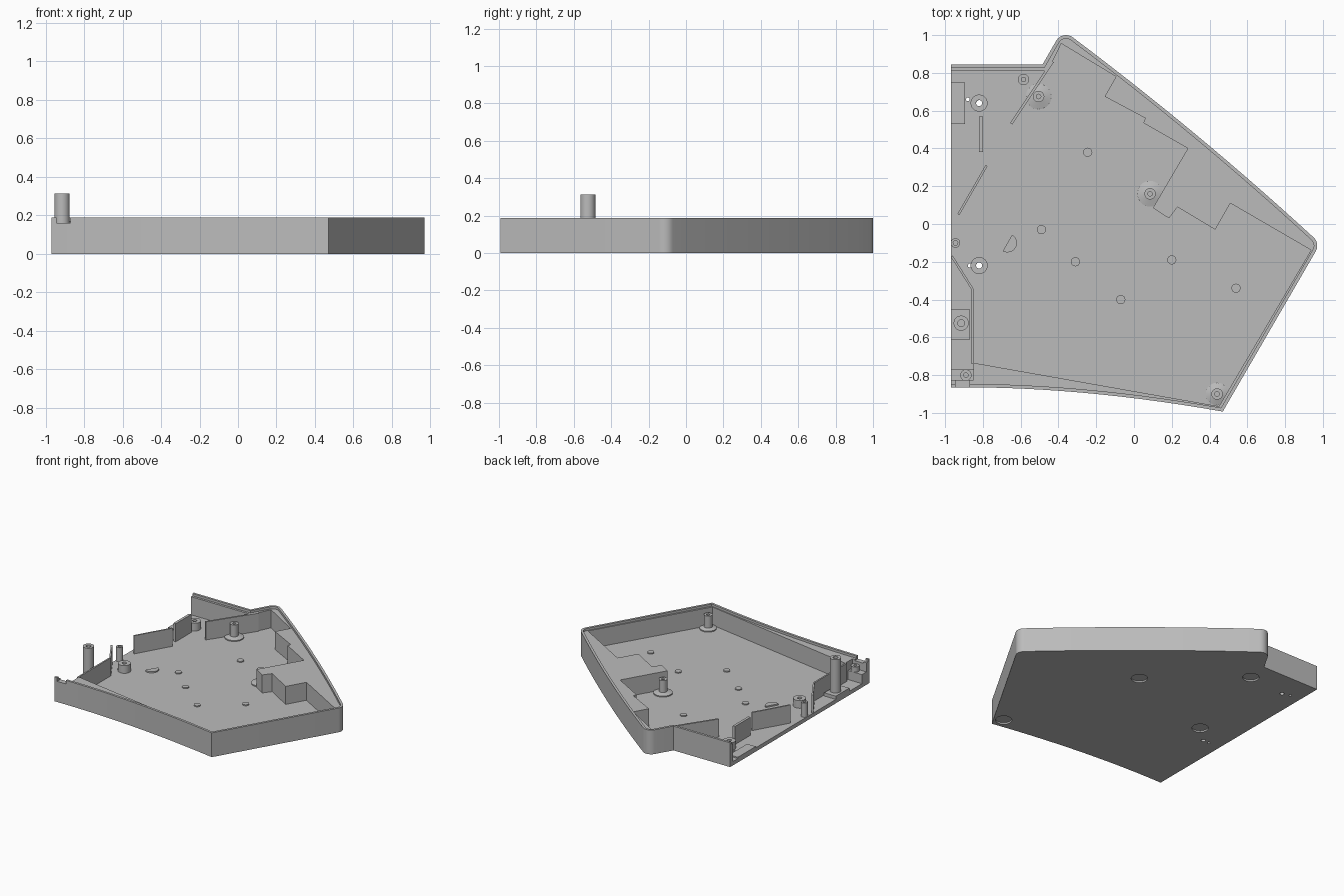
import bpy, bmesh, math
from mathutils import Vector

if "Cube" in bpy.data.objects:
    bpy.data.objects.remove(bpy.data.objects["Cube"], do_unlink=True)

grey = bpy.data.materials.new("plain grey")
grey.use_nodes = True
grey.diffuse_color = (0.5, 0.5, 0.5, 1)
grey.node_tree.nodes["Principled BSDF"].inputs["Base Color"].default_value = (0.5, 0.5, 0.5, 1)

FLOOR, LEDGE, RIM = 0.03, 0.17, 0.188


def finish(bm, name):
    bmesh.ops.recalc_face_normals(bm, faces=bm.faces)
    mesh = bpy.data.meshes.new(name)
    bm.to_mesh(mesh)
    bm.free()
    mesh.materials.append(grey)
    obj = bpy.data.objects.new(name, mesh)
    bpy.context.collection.objects.link(obj)
    return obj


def prism(name, pts, z0, z1):
    bm = bmesh.new()
    face = bm.faces.new([bm.verts.new((x, y, z0)) for x, y in pts])
    top = bmesh.ops.extrude_face_region(bm, geom=[face])["geom"]
    verts = [v for v in top if isinstance(v, bmesh.types.BMVert)]
    bmesh.ops.translate(bm, verts=verts, vec=(0, 0, z1 - z0))
    return finish(bm, name)


def box(name, x0, x1, y0, y1, z0, z1):
    return prism(name, [(x0, y0), (x1, y0), (x1, y1), (x0, y1)], z0, z1)


def disc(name, x, y, r, z0, z1, start=0, sweep=360, n=32):
    steps = n if sweep == 360 else n + 1
    angles = [math.radians(start + sweep * i / n) for i in range(steps)]
    return prism(name, [(x + r * math.cos(a), y + r * math.sin(a)) for a in angles], z0, z1)


def thin_wall(name, a, b, width, z1=LEDGE):
    a, b = Vector(a), Vector(b)
    d = (b - a).normalized() * width / 2
    s = Vector((-d.y, d.x))
    return prism(name, [a - s, b - s, b + s, a + s], FLOOR - 0.005, z1)


def lathe(name, x, y, profile, n=32):
    # Closed ring profile of (radius, height) turned around a vertical axis
    bm = bmesh.new()
    verts = [bm.verts.new((x + r, y, z)) for r, z in profile]
    edges = [bm.edges.new((verts[i - 1], verts[i])) for i in range(len(verts))]
    bmesh.ops.spin(bm, geom=verts + edges, cent=(x, y, 0), axis=(0, 0, 1),
                   angle=math.tau, steps=n, use_merge=True)
    bmesh.ops.remove_doubles(bm, verts=bm.verts, dist=1e-5)
    return finish(bm, name)


def post(name, x, y, r, hole, top, flare=0):
    z = FLOOR - 0.005
    outer = [(flare, z), (flare, FLOOR + 0.008), (r, FLOOR + 0.018)] if flare else [(r, z)]
    return lathe(name, x, y, [(hole, z)] + outer + [(r, top), (hole, top)])


def arc(cx, cy, r, a0, a1, n=8):
    return [(cx + r * math.cos(math.radians(a0 + (a1 - a0) * i / n)),
             cy + r * math.sin(math.radians(a0 + (a1 - a0) * i / n))) for i in range(n + 1)]


def bend(a, c, b, n=14):
    a, b, c = Vector(a), Vector(b), Vector(c)
    return [tuple(a * (1 - t) ** 2 + c * 2 * t * (1 - t) + b * t * t)
            for t in (i / n for i in range(1, n))]


def inset(pts, d):
    # Move every side of a clockwise outline inward by d
    result = []
    for i, p in enumerate(pts):
        p, a, b = Vector(p), Vector(pts[i - 1]), Vector(pts[(i + 1) % len(pts)])
        u, v = (p - a).normalized(), (b - p).normalized()
        n1, n2 = Vector((u.y, -u.x)), Vector((v.y, -v.x))
        q = p + (n1 + n2) * d / (1 + n1.dot(n2))
        result.append((q.x, q.y))
    return result


def cut(target, cutter):
    cutter.hide_render = True
    mod = target.modifiers.new("cut", "BOOLEAN")
    mod.operation, mod.solver, mod.object = "DIFFERENCE", "EXACT", cutter
    bpy.context.view_layer.objects.active = target
    bpy.ops.object.modifier_apply(modifier=mod.name)
    bpy.data.objects.remove(cutter, do_unlink=True)


# Tray outline, clockwise from the back corner of the open side
back_arc = arc(-0.36, 0.94, 0.06, 150, 50)
side_arc = arc(0.91, -0.115, 0.06, 50, -30)
front_tip, front_end = (0.47, -0.993), (-0.97, -0.865)
outline = ([(-0.97, 0.845), (-0.484, 0.845)] + back_arc
           + bend(back_arc[-1], (0.34, 0.49), side_arc[0]) + side_arc
           + [front_tip] + bend(front_tip, (-0.3, -0.857), front_end) + [front_end])
tray = prism("tray", outline, 0, RIM)

# Stepped rim, open along one side
step = [(-1.1 if x < -0.94 else x, y) for x, y in inset(outline, 0.018)]
cut(tray, prism("rim_cutter", step, LEDGE, 0.3))

# Stepped inner cavity
cavity = [(-1.1, 0.81), (-0.455, 0.81), (-0.385, 0.955), (-0.095, 0.78), (-0.155, 0.675),
          (0.06, 0.56), (0.05, 0.535), (0.285, 0.40), (0.10, 0.085), (0.185, 0.03),
          (0.23, 0.09), (0.43, -0.03), (0.51, 0.11), (0.937, -0.138), (0.45, -0.965),
          (-0.85, -0.735), (-0.85, -0.825), (-1.1, -0.825)]
cut(tray, prism("cavity_cutter", cavity, FLOOR, 0.3))

# Notch in the front wall beside the open side
cut(tray, box("notch_cutter", -0.945, -0.87, -0.95, -0.8, 0.16, 0.3))

# Round recesses under the floor and small drilled holes
for x, y in [(0.44, -0.9), (0.085, 0.16), (-0.505, 0.675), (-0.69, -0.1)]:
    cut(tray, disc("recess_cutter", x, y, 0.058, -0.05, 0.012))
for x, y, r in [(-0.82, 0.64, 0.016), (-0.82, -0.22, 0.016),
                (-0.88, 0.66, 0.01), (-0.87, -0.22, 0.01)]:
    cut(tray, disc("hole_cutter", x, y, r, -0.05, 0.1, n=16))

parts = [tray]

# Screw posts, some with a flared foot
for x, y, r, top, flare in [(0.085, 0.16, 0.03, 0.14, 0.068), (0.44, -0.9, 0.03, 0.14, 0.06),
                            (-0.505, 0.675, 0.03, 0.14, 0.068), (-0.585, 0.765, 0.03, 0.1, 0),
                            (-0.945, -0.1, 0.025, 0.14, 0), (-0.89, -0.80, 0.03, 0.14, 0)]:
    parts.append(post("screw_post", x, y, r, 0.012, top, flare))
parts.append(post("tall_post", -0.915, -0.525, 0.04, 0.018, 0.313))
parts.append(post("back_boss", -0.82, 0.64, 0.045, 0.016, 0.09))
parts.append(post("front_boss", -0.82, -0.22, 0.045, 0.016, 0.09))

# Small floor studs
for x, y in [(-0.49, -0.03), (-0.31, -0.2), (-0.07, -0.4), (0.2, -0.19),
             (0.54, -0.34), (-0.245, 0.38)]:
    parts.append(disc("floor_stud", x, y, 0.024, FLOOR - 0.005, FLOOR + 0.008, n=24))
parts.append(disc("half_round_pad", -0.67, -0.1, 0.05, FLOOR - 0.005, FLOOR + 0.01, -120, 180))

# Thin dividing walls
for a, b, w in [((-0.65, 0.53), (-0.43, 0.86), 0.014), ((-0.78, 0.31), (-0.93, 0.05), 0.012),
                ((-0.81, 0.57), (-0.81, 0.38), 0.02), ((-0.965, -0.17), (-0.855, -0.345), 0.012),
                ((-0.855, -0.345), (-0.855, -0.74), 0.012)]:
    parts.append(thin_wall("divider_wall", a, b, w))

# Low pads along the open side
z = FLOOR - 0.005
parts.append(box("back_pad", -0.97, -0.895, 0.53, 0.75, z, 0.04))
parts.append(box("post_pad", -0.97, -0.87, -0.615, -0.45, z, 0.055))
parts.append(box("corner_pad", -0.97, -0.85, -0.83, -0.77, z, 0.10))

# Smooth only the gently curved surfaces
bpy.ops.object.select_all(action="DESELECT")
for obj in parts:
    obj.select_set(True)
bpy.context.view_layer.objects.active = tray
bpy.ops.object.shade_smooth_by_angle(angle=math.radians(25))
